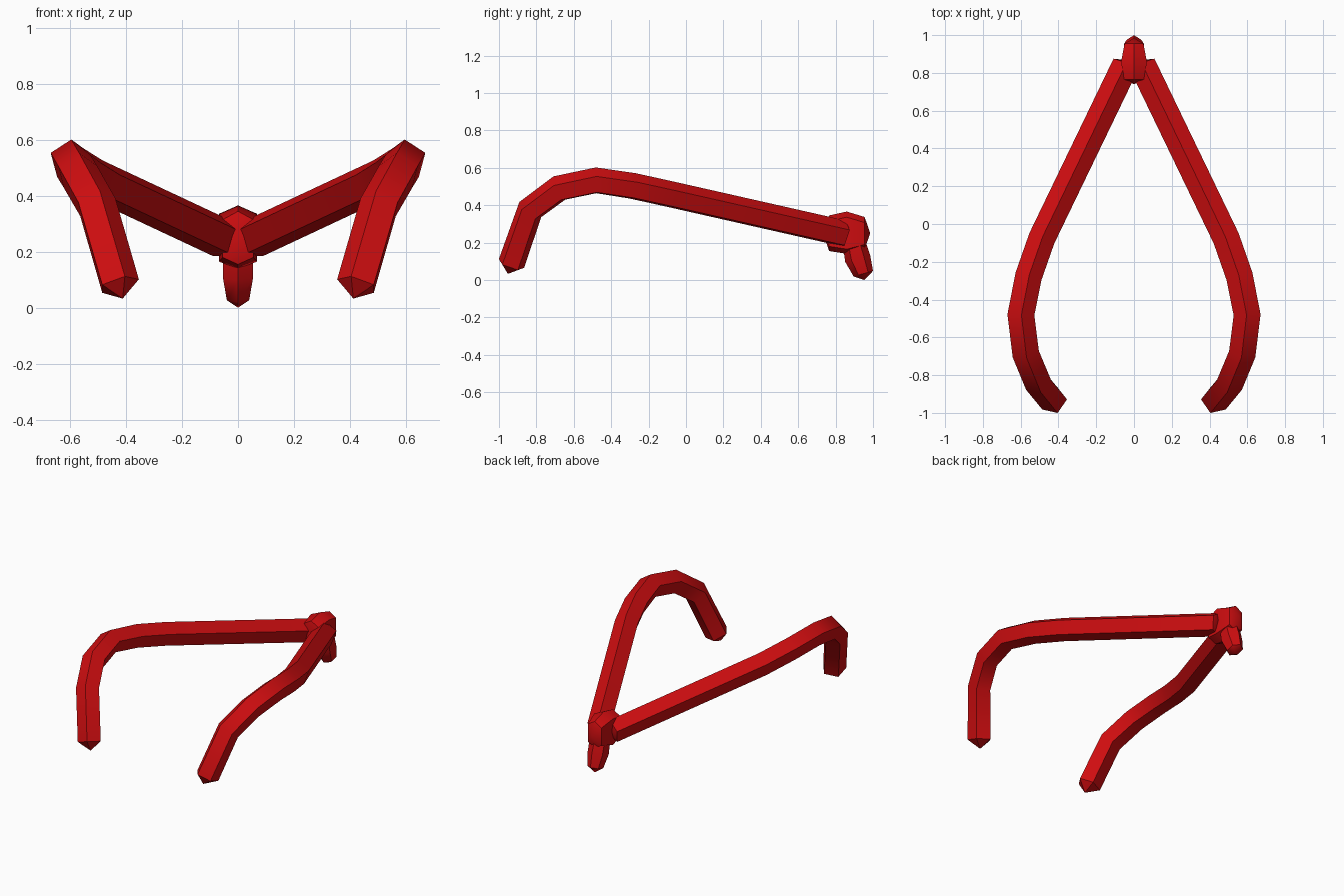
import bpy, bmesh, math
from mathutils import Vector

cube = bpy.data.objects.get("Cube")
if cube:
    bpy.data.objects.remove(cube, do_unlink=True)

red = bpy.data.materials.new("glossy red")
red.use_nodes = True
red.diffuse_color = (0.62, 0.004, 0.005, 1)
red.node_tree.nodes["Principled BSDF"].inputs["Base Color"].default_value = red.diffuse_color


def loft(name, rings, start_tip, end_tip):
    """Skin a list of rings and close both ends with a shallow point."""
    bm = bmesh.new()
    loops = [[bm.verts.new(p) for p in ring] for ring in rings]
    n = len(loops[0])
    for a, b in zip(loops, loops[1:]):
        for i in range(n):
            j = (i + 1) % n
            bm.faces.new((a[i], a[j], b[j], b[i]))
    for ring, tip in ((loops[0], start_tip), (loops[-1], end_tip)):
        apex = bm.verts.new(tip)
        for i in range(n):
            bm.faces.new((ring[i], ring[(i + 1) % n], apex))
    bmesh.ops.recalc_face_normals(bm, faces=bm.faces)
    mesh = bpy.data.meshes.new(name)
    bm.to_mesh(mesh)
    bm.free()
    mesh.materials.append(red)
    obj = bpy.data.objects.new(name, mesh)
    bpy.context.collection.objects.link(obj)
    bpy.ops.object.select_all(action='DESELECT')
    obj.select_set(True)
    bpy.context.view_layer.objects.active = obj
    bpy.ops.object.shade_smooth_by_angle(angle=math.radians(40))
    return obj


def polygon(center, side, up, width, height, count):
    """Regular polygon with one corner pointing along up."""
    angles = [2 * math.pi * i / count for i in range(count)]
    return [center + side * width * math.sin(a) + up * height * math.cos(a) for a in angles]


def arm(name, sign):
    """Five-sided bar swept along a bent path without twisting."""
    path = [Vector((sign * x, y, z)) for x, y, z in (
        (0.046, 0.84, 0.245), (0.49, -0.08, 0.453), (0.56, -0.28, 0.497),
        (0.60, -0.48, 0.527), (0.575, -0.68, 0.485), (0.51, -0.835, 0.37),
        (0.427, -0.935, 0.083))]
    steps = [(b - a).normalized() for a, b in zip(path, path[1:])]
    up = Vector((0, 0, 1))
    previous, rings = None, []
    for i, point in enumerate(path):
        before, after = steps[max(i - 1, 0)], steps[min(i, len(steps) - 1)]
        tangent = (before + after).normalized()
        if previous:
            up = previous.rotation_difference(tangent) @ up
        up = (up - tangent * up.dot(tangent)).normalized()
        rings.append(polygon(point, tangent.cross(up), up, 0.075, 0.075, 5))
        previous = tangent
    loft(name, rings, path[0] - steps[0] * 0.03, path[-1] + steps[-1] * 0.055)


arm("left_arm", 1)
arm("right_arm", -1)

# Hinge block: six-sided hull running front to back
block = []
for y, half, bottom, top in ((0.765, 0.055, 0.155, 0.345),
                             (0.86, 0.068, 0.14, 0.366),
                             (0.955, 0.05, 0.165, 0.337)):
    block.append([Vector((x, y, z)) for x, z in (
        (0, top), (half, top - 0.03), (half, bottom + 0.025),
        (0, bottom), (-half, bottom + 0.025), (-half, top - 0.03))])
loft("hinge_block", block, (0, 0.74, 0.23), (0, 0.985, 0.25))

# Tapered peg below the hinge, leaning back
peg_up = Vector((0, 0.96, 0.27)).normalized()
peg = [polygon(Vector((0, y, z)), Vector((1, 0, 0)), peg_up, w, h, 6)
       for y, z, w, h in ((0.90, 0.19, 0.062, 0.062),
                          (0.918, 0.115, 0.062, 0.069),
                          (0.948, 0.034, 0.046, 0.054))]
loft("hinge_peg", peg, (0, 0.89, 0.22), (0, 0.953, 0.0))
